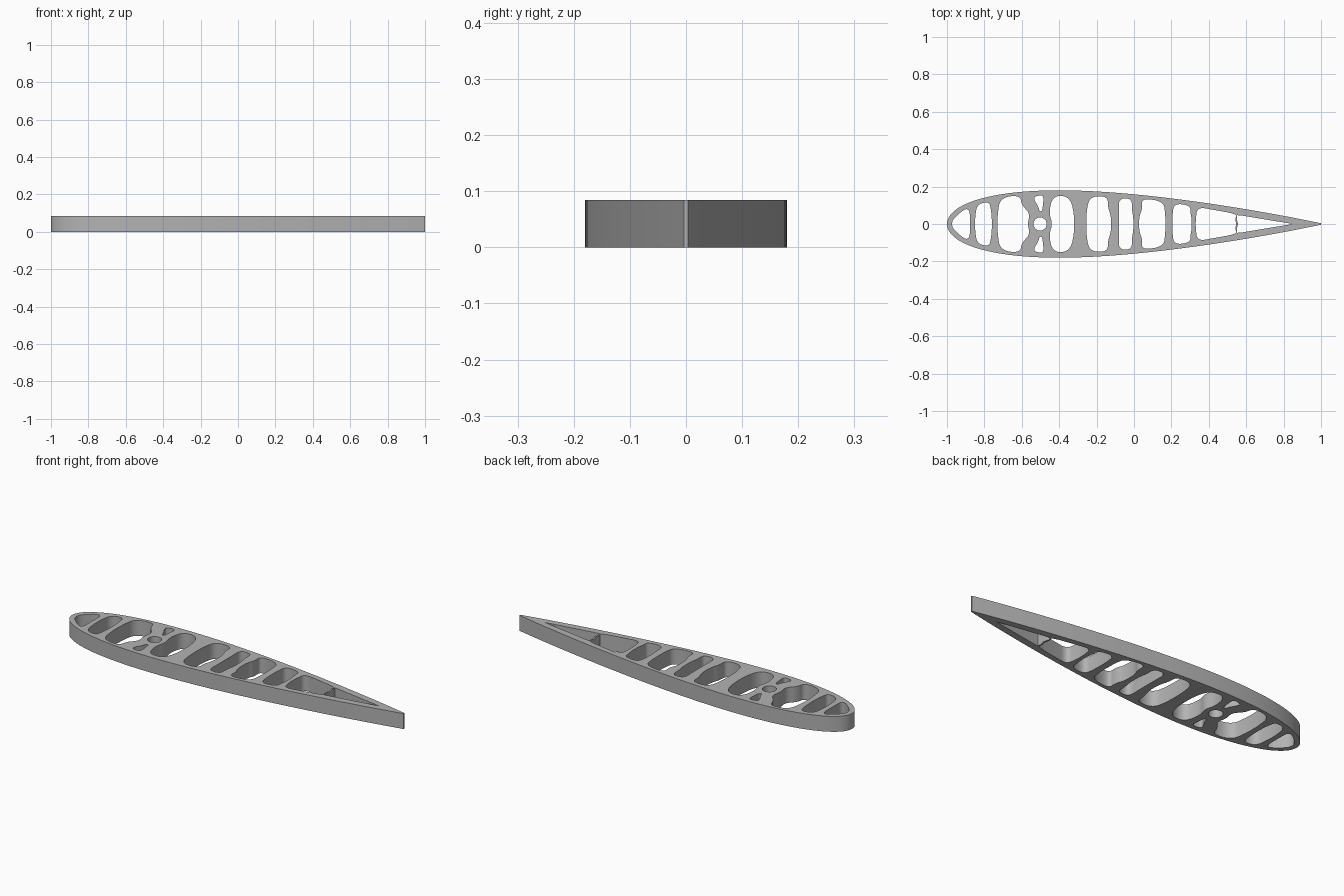
import bpy, bmesh, math

if "Cube" in bpy.data.objects:
    bpy.data.objects.remove(bpy.data.objects["Cube"])

HEIGHT = 0.084


def half_thickness(t):
    # symmetric airfoil, 18 percent thick, chord of 2
    return 1.8 * (0.2969 * math.sqrt(t) - 0.126 * t - 0.3516 * t**2
                  + 0.2843 * t**3 - 0.1015 * t**4)


def mirrored(half):
    # close an upper half outline with its reflection across y = 0
    return half + [(x, -y) for x, y in reversed(half) if y > 0]


def rounded(points, passes=3):
    # cut the corners of a closed outline
    for _ in range(passes):
        out = []
        for (ax, ay), (bx, by) in zip(points, points[1:] + points[:1]):
            out += [(0.75 * ax + 0.25 * bx, 0.75 * ay + 0.25 * by),
                    (0.25 * ax + 0.75 * bx, 0.25 * ay + 0.75 * by)]
        points = out
    return points


# Outer skin outline
steps = 64
skin = mirrored([(-math.cos(math.pi * i / steps),
                  half_thickness((1 - math.cos(math.pi * i / steps)) / 2))
                 for i in range(steps + 1)])

# Upper halves of the lightening openings, nose to tail
openings = [
    [(-.975, 0), (-.965, .03), (-.90, .085), (-.878, .07), (-.878, .03)],
    [(-.85, .03), (-.84, .105), (-.775, .12), (-.765, .08), (-.76, .03)],
    [(-.73, .05), (-.715, .14), (-.61, .155), (-.60, .10), (-.555, .055), (-.57, 0)],
    [(-.435, 0), (-.455, .06), (-.435, .15), (-.35, .15), (-.32, .07)],
    [(-.255, .07), (-.235, .148), (-.14, .148), (-.14, .09), (-.122, .04)],
    [(-.08, .06), (-.082, .137), (-.012, .137), (-.012, .08), (-.003, .03)],
    [(.027, .04), (.045, .08), (.04, .138), (.155, .122), (.168, .06)],
    [(.205, .05), (.215, .11), (.30, .10), (.302, .06), (.308, .03)],
    [(.33, .03), (.34, .09), (.42, .077), (.555, .052), (.54, .03), (.547, 0)],
]
outlines = [skin] + [rounded(mirrored(h)) for h in openings]

# Tail opening with a pointed end
outlines.append(mirrored([(.556, 0), (.549, .03), (.552, .047), (.57, .046), (.85, 0)]))

# Spar hole with a teardrop on each side
outlines.append([(-.502 + .035 * math.cos(a * math.tau / 40),
                  .035 * math.sin(a * math.tau / 40)) for a in range(40)])
drop = [(-.505, .068), (-.51, .09), (-.54, .14), (-.515, .152),
        (-.482, .152), (-.488, .09), (-.492, .068)]
for side in (1, -1):
    outlines.append(rounded([(x, y * side) for x, y in drop]))

# Extrude the filled outline into a solid rib
curve = bpy.data.curves.new("rib_outline", "CURVE")
curve.dimensions = "2D"
curve.fill_mode = "BOTH"
curve.extrude = HEIGHT / 2
for pts in outlines:
    spline = curve.splines.new("POLY")
    spline.points.add(len(pts) - 1)
    for p, (x, y) in zip(spline.points, pts):
        p.co = (x, y, 0, 1)
    spline.use_cyclic_u = True
helper = bpy.data.objects.new("rib_outline", curve)
bpy.context.collection.objects.link(helper)
bpy.context.view_layer.update()
mesh = bpy.data.meshes.new_from_object(
    helper.evaluated_get(bpy.context.evaluated_depsgraph_get()))
bpy.data.objects.remove(helper)

# Weld caps to walls and stand the rib on the ground
bm = bmesh.new()
bm.from_mesh(mesh)
bmesh.ops.remove_doubles(bm, verts=bm.verts, dist=0.0001)
bmesh.ops.translate(bm, verts=bm.verts, vec=(0, 0, HEIGHT / 2))
bmesh.ops.recalc_face_normals(bm, faces=bm.faces)
bm.to_mesh(mesh)
bm.free()

# Grey material
grey = bpy.data.materials.new("light_grey")
grey.use_nodes = True
grey.diffuse_color = (0.45, 0.45, 0.45, 1)
grey.node_tree.nodes["Principled BSDF"].inputs["Base Color"].default_value = grey.diffuse_color
mesh.materials.clear()
mesh.materials.append(grey)

rib = bpy.data.objects.new("wing_rib", mesh)
bpy.context.collection.objects.link(rib)
bpy.context.view_layer.objects.active = rib
rib.select_set(True)
bpy.ops.object.shade_smooth_by_angle(angle=math.radians(30))
